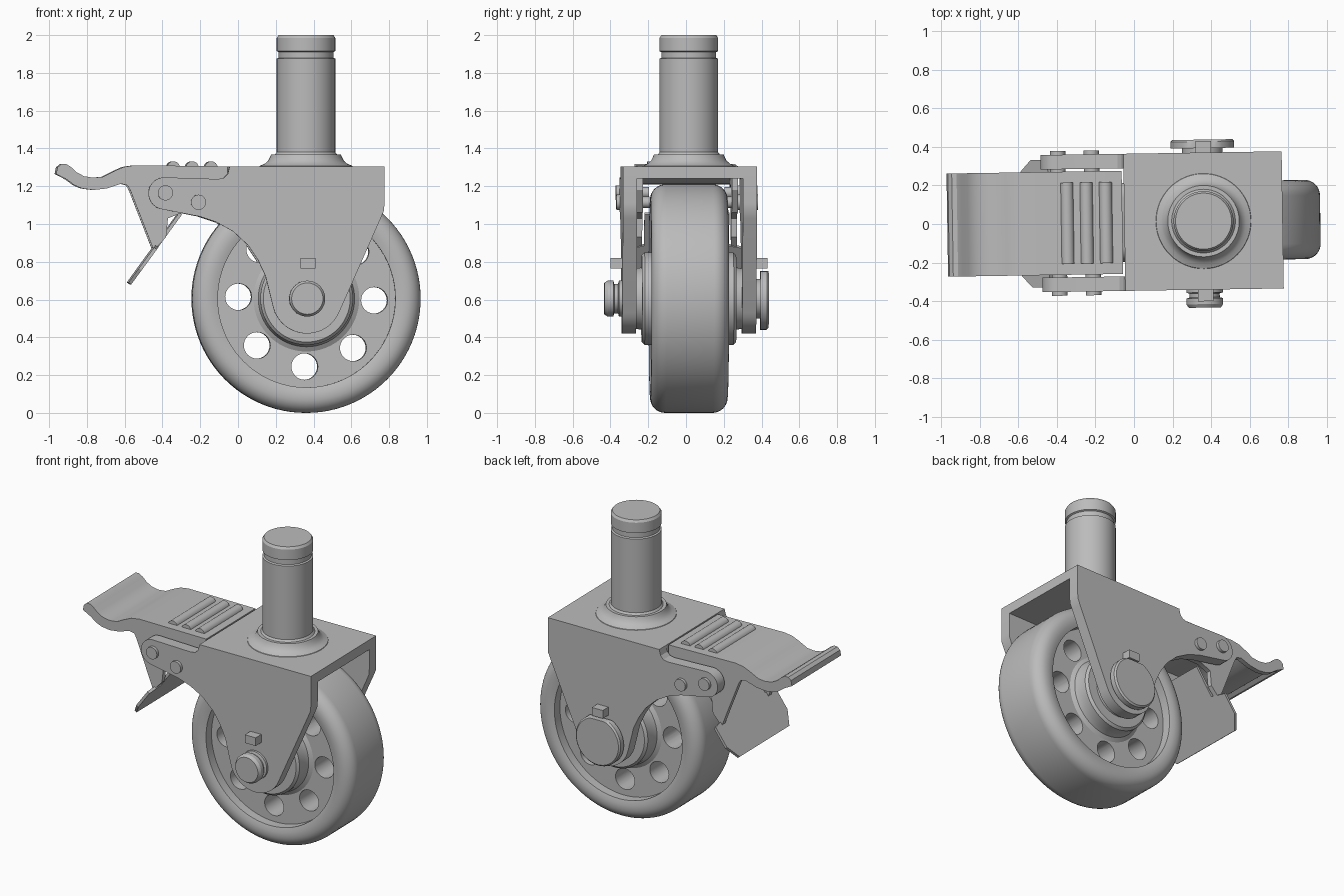
import bpy, bmesh, math
from mathutils import Matrix, Vector

cube = bpy.data.objects.get("Cube")
if cube:
    bpy.data.objects.remove(cube, do_unlink=True)

grey = bpy.data.materials.new("steel_grey")
grey.use_nodes = True
COL = (0.5, 0.5, 0.5, 1)
grey.diffuse_color = COL
grey.node_tree.nodes["Principled BSDF"].inputs["Base Color"].default_value = COL

AX, AZ = 0.36, 0.605          # wheel axle
HALF = 0.355                  # outer half width of the fork
INNER = 0.28                  # inner half width of the fork
# the whole caster is turned very slightly about the stem
PLACE = (Matrix.Translation((AX, 0.015, 0)) @ Matrix.Rotation(math.radians(0.9), 4, 'Z')
         @ Matrix.Translation((-AX, 0, 0)))


def make(name, bm, angle=30):
    bmesh.ops.remove_doubles(bm, verts=bm.verts, dist=1e-5)
    bmesh.ops.recalc_face_normals(bm, faces=bm.faces)
    bm.transform(PLACE)
    me = bpy.data.meshes.new(name)
    bm.to_mesh(me)
    bm.free()
    me.materials.append(grey)
    ob = bpy.data.objects.new(name, me)
    bpy.context.collection.objects.link(ob)
    smooth(ob, angle)
    return ob


def smooth(ob, angle=30):
    bpy.ops.object.select_all(action='DESELECT')
    ob.select_set(True)
    bpy.context.view_layer.objects.active = ob
    bpy.ops.object.shade_smooth_by_angle(angle=math.radians(angle))


def lathe(name, pts, centre, axis, steps=64, closed=False, flat_z=None):
    """Turn (radius, distance along axis) points about an axis."""
    axis, centre = Vector(axis), Vector(centre)
    bm = bmesh.new()
    vs = [bm.verts.new(centre + Vector((r, 0, 0)) + axis * t) for r, t in pts]
    es = [bm.edges.new(p) for p in zip(vs, vs[1:])]
    if closed:
        es.append(bm.edges.new((vs[-1], vs[0])))
    bmesh.ops.spin(bm, geom=vs + es, cent=centre, axis=axis,
                   angle=2 * math.pi, steps=steps)
    if flat_z:
        for v in bm.verts:
            v.co.z = min(v.co.z, flat_z)
    return make(name, bm)


def extrude(name, pts, y0, y1):
    """Extrude an (x, z) outline along y."""
    bm = bmesh.new()
    face = bm.faces.new([bm.verts.new((x, y0, z)) for x, z in pts])
    geo = bmesh.ops.extrude_face_region(bm, geom=[face])["geom"]
    bmesh.ops.translate(bm, vec=(0, y1 - y0, 0),
                        verts=[g for g in geo if isinstance(g, bmesh.types.BMVert)])
    return make(name, bm)


def arc(cx, cz, r, a0, a1, n):
    angs = [math.radians(a0 + (a1 - a0) * i / n) for i in range(n + 1)]
    return [(cx + r * math.cos(a), cz + r * math.sin(a)) for a in angs]


def rod(name, x, z, r, y0, y1, steps=32):
    return lathe(name, [(0, y0), (r, y0), (r, y1), (0, y1)], (x, 0, z), (0, 1, 0), steps)


def mirrored(pts):
    return pts + [(r, -t) for r, t in reversed(pts)]


axle = (AX, 0, AZ)
Y = (0, 1, 0)

# Wheel: tyre ring and recessed core with hub
tyre = [(0.47, 0.195), (0.5, 0.205)] + [(r, t) for t, r in arc(0.125, 0.525, 0.08, 0, 90, 8)]
lathe("tyre", mirrored(tyre), axle, Y, 96, closed=True)
core = [(0, 0.28), (0.16, 0.28), (0.165, 0.25), (0.23, 0.25), (0.245, 0.235),
        (0.245, 0.18), (0.255, 0.15), (0.28, 0.135), (0.475, 0.135)]
wheel_core = lathe("wheel_core", mirrored(core), axle, Y, 96)

# Eight round holes through the core
for i in range(8):
    a = math.radians(45 * i - 1.5)
    cutter = rod("hole_cutter", AX + 0.36 * math.cos(a), AZ + 0.36 * math.sin(a), 0.07, -0.3, 0.3)
    cutter.hide_render = True
    mod = wheel_core.modifiers.new("hole", 'BOOLEAN')
    mod.operation, mod.object, mod.solver = 'DIFFERENCE', cutter, 'EXACT'
    bpy.context.view_layer.objects.active = wheel_core
    bpy.ops.object.modifier_apply(modifier=mod.name)
    bpy.data.objects.remove(cutter, do_unlink=True)
smooth(wheel_core)

# Fork: top plate and two side plates
extrude("fork_top", [(-0.05, 1.305), (-0.05, 1.24), (0.77, 1.24), (0.77, 1.305)], -INNER, INNER)
side = [(0.77, 1.305), (-0.05, 1.305), (-0.06, 1.265), (-0.08, 1.245), (-0.11, 1.238)]
side += arc(-0.395, 1.162, 0.085, 90, 255, 12)
side += [(-0.21, 1.04), (-0.12, 1.01), (-0.03, 0.96), (0.05, 0.885), (0.1, 0.81), (0.14, 0.725)]
side += arc(AX, AZ, 0.185, 192, 336, 18)
side += [(0.75, 1.03), (0.767, 1.07), (0.77, 1.11)]
for s, tag in ((-1, "right"), (1, "left")):
    extrude("fork_side_" + tag, side, s * INNER, s * HALF)
    # Locking key above the axle
    extrude("axle_key_" + tag, [(0.325, 0.765), (0.405, 0.765), (0.405, 0.82), (0.325, 0.82)],
            s * (HALF - 0.03), s * 0.415)
    # Brake pivots
    for x, z in ((-0.39, 1.165), (-0.215, 1.115)):
        rod("brake_rivet_" + tag, x, z, 0.04, s * 0.255, s * 0.375)
        rod("brake_rivet_tail_" + tag, x, z, 0.03, s * 0.2, s * 0.26)

# Axle: nut in front, flat-topped bolt head behind
nut = [(0, 0.25), (0.095, 0.25), (0.095, 0.37), (0.078, 0.375), (0.078, 0.395), (0.095, 0.4),
       (0.095, 0.43), (0.083, 0.448), (0, 0.448)]
lathe("axle_nut", [(r, -t) for r, t in nut], axle, Y, 48)
head = [(0, 0.25), (0.105, 0.25), (0.105, 0.378), (0.165, 0.378), (0.165, 0.412),
        (0.155, 0.422), (0, 0.422)]
lathe("axle_head", head, axle, Y, 48, flat_z=0.75)

# Stem with flared collar and ring groove
stem = [(0, 1.29), (0.25, 1.3), (0.245, 1.308), (0.22, 1.318), (0.2, 1.335), (0.19, 1.355),
        (0.185, 1.367), (0.165, 1.367), (0.155, 1.38), (0.155, 1.875), (0.145, 1.88),
        (0.145, 1.91), (0.155, 1.915), (0.155, 1.985), (0.145, 2.0), (0, 2.0)]
lathe("stem", stem, (AX, 0, 0), (0, 0, 1))

# Brake pedal: curved sheet with side skirts
top = [(-0.967, 1.265), (-0.96, 1.3), (-0.94, 1.317), (-0.915, 1.318), (-0.89, 1.303),
       (-0.86, 1.275), (-0.82, 1.253), (-0.77, 1.245), (-0.72, 1.25), (-0.66, 1.28),
       (-0.61, 1.302), (-0.55, 1.311), (-0.06, 1.305)]
sheet = top + [(-0.06, 1.27), (-0.54, 1.275), (-0.6, 1.265), (-0.65, 1.24), (-0.71, 1.213),
               (-0.77, 1.208), (-0.83, 1.215), (-0.88, 1.235), (-0.92, 1.27), (-0.945, 1.255)]
extrude("pedal", sheet, -0.267, 0.267)
skirt = top + [(-0.06, 1.18), (-0.14, 1.06), (-0.3, 1.06), (-0.375, 1.03), (-0.385, 0.93),
               (-0.45, 0.86), (-0.575, 1.18), (-0.59, 1.205), (-0.625, 1.213), (-0.7, 1.188),
               (-0.77, 1.18), (-0.83, 1.188), (-0.87, 1.205), (-0.91, 1.235)]
for s, tag in ((-1, "right"), (1, "left")):
    extrude("pedal_skirt_" + tag, skirt, s * 0.235, s * 0.267)
for x in (-0.345, -0.245, -0.145):
    rod("pedal_rib", x, 1.298, 0.034, -0.21, 0.21, 24)

# Brake plate: thin slanted plate with clipped lower corners
low, high = Vector((-0.57, 0, 0.68)), Vector((-0.3, 0, 1.05))
run = high - low
thick = Vector((-run.z, 0, run.x)).normalized() * 0.018
outline = [(0, 0.27), (0.2, 0.33), (0.5, 0.33), (0.55, 0.225), (1, 0.225)]
outline += [(f, -y) for f, y in reversed(outline)]
bm = bmesh.new()
face = bm.faces.new([bm.verts.new(low + run * f + Vector((0, y, 0))) for f, y in outline])
geo = bmesh.ops.extrude_face_region(bm, geom=[face])["geom"]
bmesh.ops.translate(bm, vec=thick, verts=[g for g in geo if isinstance(g, bmesh.types.BMVert)])
make("brake_plate", bm)
